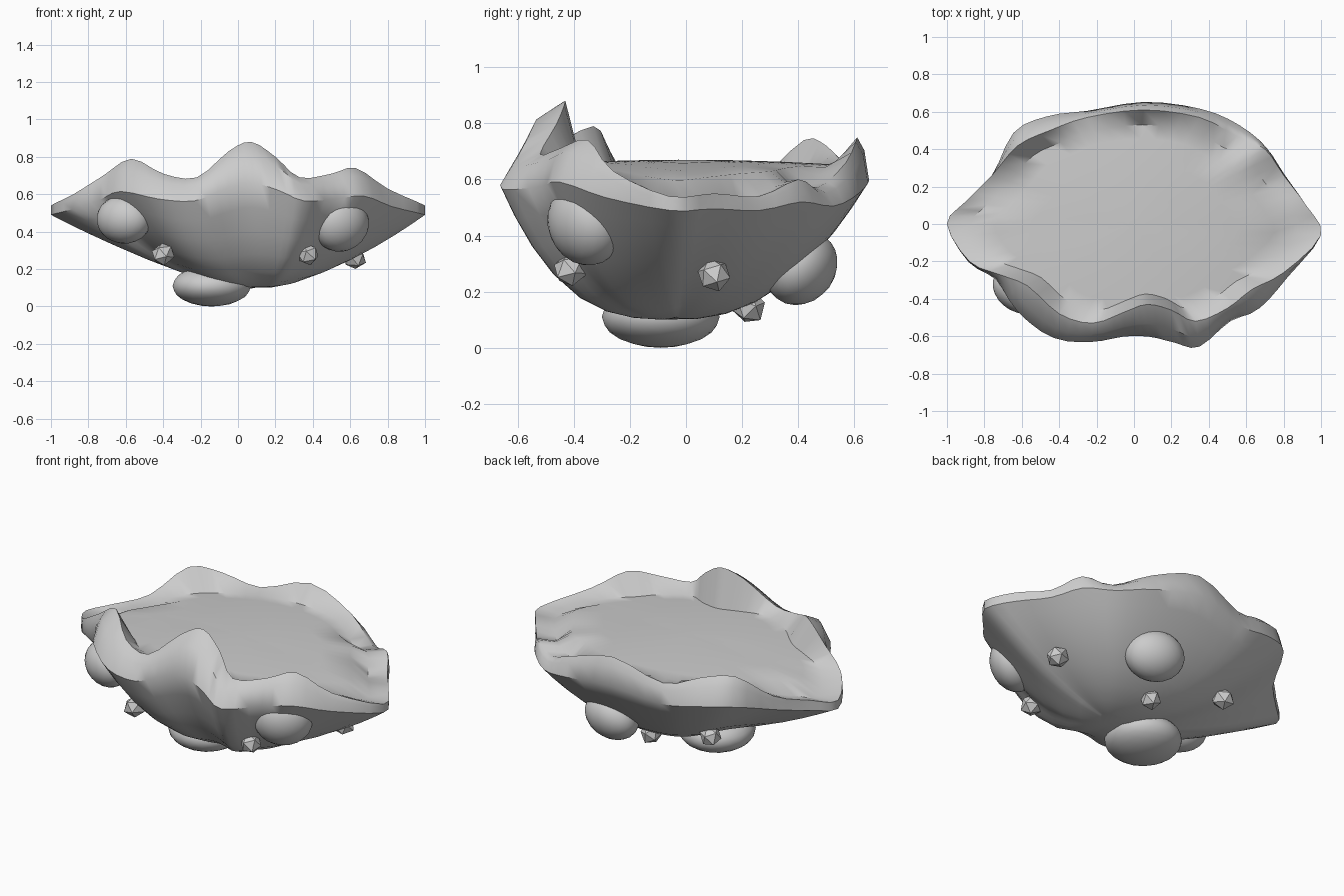
import bpy
import bmesh
from math import atan2, sin
from mathutils import Vector

default_cube = bpy.data.objects.get("Cube")
if default_cube:
    bpy.data.objects.remove(default_cube, do_unlink=True)

# Single stone colour
stone = bpy.data.materials.new("stone_grey")
stone.use_nodes = True
stone.diffuse_color = (0.6, 0.6, 0.6, 1)
stone.node_tree.nodes["Principled BSDF"].inputs["Base Color"].default_value = stone.diffuse_color


def finish(bm, name, smooth_angle=None):
    """Turn a bmesh into a named object with the stone material."""
    bmesh.ops.recalc_face_normals(bm, faces=bm.faces)
    mesh = bpy.data.meshes.new(name)
    bm.to_mesh(mesh)
    bm.free()
    mesh.materials.append(stone)
    obj = bpy.data.objects.new(name, mesh)
    bpy.context.collection.objects.link(obj)
    if smooth_angle:
        bpy.ops.object.select_all(action="DESELECT")
        obj.select_set(True)
        bpy.context.view_layer.objects.active = obj
        bpy.ops.object.shade_smooth_by_angle(angle=smooth_angle)
    return obj


def smooth_loop(points, steps):
    """Closed Catmull-Rom curve through the points."""
    result = []
    count = len(points)
    for i in range(count):
        a, b, c, d = (Vector(points[(i + k) % count]) for k in (-1, 0, 1, 2))
        for s in range(steps):
            t = s / steps
            result.append(0.5 * (2 * b + (c - a) * t + (2 * a - 5 * b + 4 * c - d) * t ** 2
                                 + (3 * b - a - 3 * c + d) * t ** 3))
    return result


# Wavy rim crest: x, y, height, outward bulge of the wall below it
crest_points = [
    (1, -.06, .54, 0), (.92, .1, .55, 0), (.8, .26, .54, .02), (.7, .4, .6, .03),
    (.55, .47, .57, .12), (.35, .57, .66, .08), (.05, .61, .75, .07), (-.25, .57, .66, .06),
    (-.45, .5, .72, .15), (-.62, .42, .74, .16), (-.76, .26, .6, 0), (-.9, .12, .56, 0),
    (-1, 0, .54, 0), (-.88, -.2, .6, .02), (-.72, -.27, .7, .1), (-.57, -.33, .79, .4),
    (-.4, -.48, .71, .27), (-.22, -.53, .69, .19), (-.05, -.47, .83, .28), (.07, -.43, .88, .4),
    (.2, -.46, .8, .38), (.33, -.52, .69, .26), (.5, -.45, .71, .15), (.63, -.35, .74, .28),
    (.8, -.26, .63, .1),
]
crest = smooth_loop(crest_points, 3)
keel = Vector((.12, -.03, .1))


def dome(x, y):
    """Height of the gently domed upper surface."""
    return .67 - .13 * x * x - .06 * y * y


def upper_point(p, t):
    x, y = p[0] * t, p[1] * t
    height = dome(x, y)
    if t > .8:
        height = min(height, p[2] - .01)
    return Vector((x, y, height))


def outer_point(p):
    x, y, z, bulge = p
    return Vector((x * (1 + .25 * bulge), y * (1 + bulge), z - .05 - .5 * max(0, z - .54)))


def wall_point(p):
    top, out = Vector(p[:3]), outer_point(p)
    q = top.lerp(out, .6)
    q.z = top.z + (out.z - top.z) * .3
    return q


def hull_point(p, t):
    out = outer_point(p)
    q = keel.lerp(out, t)
    side = sin(atan2(out.y, out.x))
    power = 1.5 + (.8 * side if side > 0 else -1.7 * side)
    q.z = keel.z + (out.z - keel.z) * t ** power
    return q


# Rocky dish: domed top, crest, bulging wall and tapering underside
rings = [[upper_point(p, t) for p in crest] for t in (.06, .3, .55, .75, .87)]
rings.append([Vector(p[:3]) for p in crest])
rings.append([wall_point(p) for p in crest])
rings.append([outer_point(p) for p in crest])
rings += [[hull_point(p, t) for p in crest] for t in (.92, .82, .7, .55, .4, .25, .1)]

bm = bmesh.new()
loops = [[bm.verts.new(q) for q in ring] for ring in rings]
for upper, lower in zip(loops, loops[1:]):
    for i in range(len(crest)):
        j = (i + 1) % len(crest)
        bm.faces.new((upper[i], upper[j], lower[j], lower[i]))
bm.faces.new(loops[0])
bm.faces.new(loops[-1])
finish(bm, "rock_dish", .8)


def lump(name, centre, facing, size, detail, smooth_angle=None):
    """Rounded lump: size is width, breadth and depth along its facing."""
    bm = bmesh.new()
    bmesh.ops.create_icosphere(bm, subdivisions=detail, radius=1)
    turn = Vector(facing).to_track_quat("Z", "Y").to_matrix()
    for v in bm.verts:
        v.co = turn @ (v.co * Vector(size)) + Vector(centre)
    finish(bm, name, smooth_angle)


def scaled(size):
    return Vector(size)


Vector_mul = None

# Large boulders
boulders = {
    "left_front_boulder": ((.55, -.36, .44), (.5, -.8, -.3), (.16, .15, .12)),
    "right_front_boulder": ((-.61, -.35, .465), (-.5, -.8, -.3), (.155, .13, .12)),
    "back_boulder": ((.2, .41, .285), (.2, .8, -.6), (.17, .14, .12)),
    "bottom_boulder": ((-.14, -.09, .11), (0, 0, -1), (.21, .21, .11)),
}
for name, (centre, facing, size) in boulders.items():
    lump(name, centre, facing, size, 3, .6)

# Small faceted pebbles
pebbles = {
    "right_front_pebble": (-.4, -.39, .28),
    "left_front_pebble": (.37, -.41, .28),
    "left_side_pebble": (.62, .1, .26),
    "back_pebble": (.07, .22, .15),
    "right_back_pebble": (-.37, .3, .28),
}
for name, centre in pebbles.items():
    facing = (centre[0], centre[1], -.25)
    lump(name, centre, facing, (.06, .06, .07), 1)
